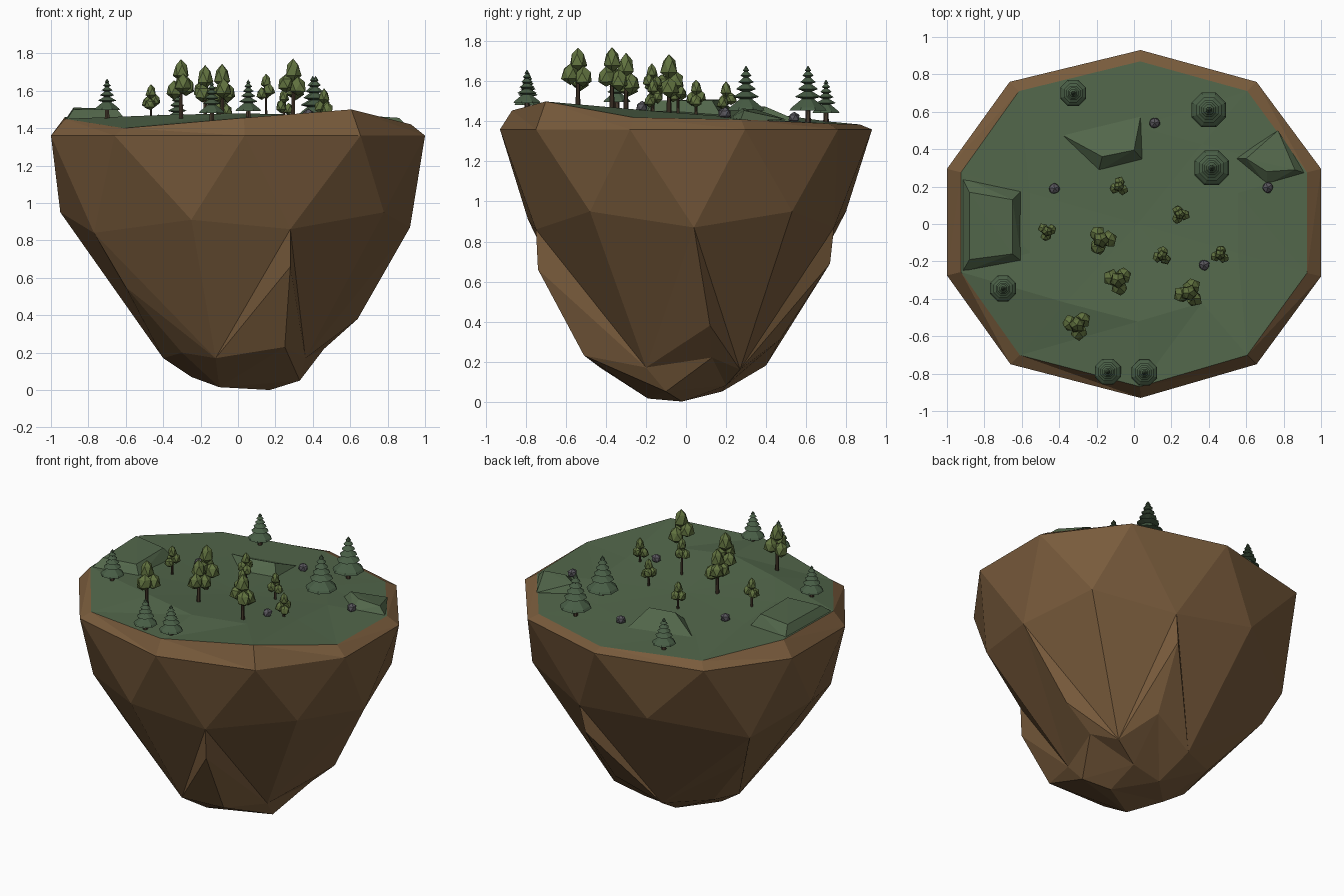
import bpy, bmesh, math, random
from mathutils import Vector, Matrix
from mathutils.bvhtree import BVHTree

if "Cube" in bpy.data.objects:
    bpy.data.objects.remove(bpy.data.objects["Cube"])

random.seed(4)


def material(name, rgb):
    m = bpy.data.materials.new(name)
    m.diffuse_color = (*rgb, 1)
    m.use_nodes = True
    m.node_tree.nodes["Principled BSDF"].inputs["Base Color"].default_value = m.diffuse_color
    return m


SOIL = material("soil", (0.19, 0.105, 0.045))
GRASS = material("grass", (0.085, 0.135, 0.07))
FIR = material("fir_green", (0.065, 0.11, 0.06))
LEAF = material("leaf_green", (0.12, 0.17, 0.05))
BARK = material("bark", (0.06, 0.04, 0.025))
STONE = material("stone", (0.10, 0.095, 0.11))


def finish(name, bm, *mats):
    bmesh.ops.recalc_face_normals(bm, faces=bm.faces)
    me = bpy.data.meshes.new(name)
    bm.to_mesh(me)
    bm.free()
    for m in mats:
        me.materials.append(m)
    ob = bpy.data.objects.new(name, me)
    bpy.context.collection.objects.link(ob)
    return ob


# Rings of the island, counter-clockwise from the front left
RIM = [(-.66, -.75), (.035, -.93), (.655, -.75), (1, -.28), (1, .295),
       (.655, .76), (.035, .93), (-.665, .76), (-1, .295), (-1, -.275)]
LIP_Z = [1.40, 1.455, 1.50, 1.42, 1.41, 1.39, 1.385, 1.40, 1.46, 1.45]
MID = [(-.25, -.79, .91), (.28, -.75, .86), (.78, -.48, .95), (.92, .04, .87), (.78, .53, .95),
       (.28, .74, .87), (-.27, .80, .95), (-.80, .46, .83), (-.95, .02, .95), (-.77, -.45, .84)]
FOLD = {1: (.28, -.74, .66), 3: (.64, .12, .38), 5: (.25, .72, .69),
        7: (-.71, .38, .62), 9: (-.60, -.36, .55)}
LOW = [(-.12, -.43, .17), (.25, -.51, .23), (.36, -.20, .17), (.46, .13, .22), (.35, .27, .16),
       (.20, .47, .31), (-.10, .40, .18), (-.38, .25, .22), (-.40, .0, .17), (-.30, -.28, .20)]
FOOT = [(-.10, -.19, .015), (.33, -.10, .05), (.17, .20, .08), (-.05, .18, .05), (-.25, -.02, .07)]

lip = [(x * .925, y * .935, z) for (x, y), z in zip(RIM, LIP_Z)]

# Faceted earth body
bm = bmesh.new()
ring = lambda pts: [bm.verts.new(p) for p in pts]
T, A, B, C, D = ring(lip), ring([(x, y, 1.36) for x, y in RIM]), ring(MID), ring(LOW), ring(FOOT)
tip = bm.verts.new((.17, -.02, 0))
E = {k: bm.verts.new(p) for k, p in FOLD.items()}
for i in range(10):
    j, h = (i + 1) % 10, i - 1
    tris = [(T[i], A[i], A[j]), (T[i], A[j], T[j]), (A[i], B[i], A[j]), (A[j], B[i], B[j])]
    if i % 2:
        tris += [(B[i], C[h], E[i]), (E[i], C[h], C[i]), (E[i], C[i], C[j]),
                 (B[i], E[i], C[j]), (B[h], C[h], B[i]), (B[i], C[j], B[j])]
        k, n = i // 2, (i // 2 + 1) % 5
        tris += [(C[h], D[k], C[i]), (C[i], D[n], C[j]), (C[i], D[k], D[n]), (D[k], tip, D[n])]
    for t in tris:
        bm.faces.new(t)
finish("island_earth", bm, SOIL)

# Shallow grass bowl
bm = bmesh.new()
G = ring(lip)
H = ring([(x * .6, y * .6, 1.44 - .045 * y) for x, y, z in lip])
mid = bm.verts.new((.02, 0, 1.425))
for i in range(10):
    j = (i + 1) % 10
    for t in ((G[i], G[j], H[j]), (G[i], H[j], H[i]), (H[i], H[j], mid)):
        bm.faces.new(t)
ground = BVHTree.FromBMesh(bm)
finish("grass_top", bm, GRASS)


def ground_z(x, y):
    hit = ground.ray_cast(Vector((x, y, 3)), Vector((0, 0, -1)))
    return hit[0].z if hit[0] else 1.42


# Raised grass terraces
def terrace(name, foot, top):
    bm = bmesh.new()
    for x, y in foot:
        bm.verts.new((x, y, ground_z(x, y) - .01))
    for p in top:
        bm.verts.new(p)
    bmesh.ops.convex_hull(bm, input=bm.verts)
    finish(name, bm, GRASS)


terrace("left_terrace", [(-.60, -.20), (-.60, .18), (-.92, .25), (-.92, -.26)],
        [(-.65, -.16), (-.65, .13), (-.88, .17), (-.88, -.19)] and
        [(-.65, -.16, 1.505), (-.65, .13, 1.505), (-.88, .17, 1.51), (-.88, -.19, 1.50)])
terrace("back_terrace", [(-.41, .49), (-.19, .28), (.05, .34), (.04, .60)],
        [(-.17, .36, 1.475), (.0, .395, 1.475)])
terrace("right_terrace", [(.54, .35), (.71, .21), (.92, .27), (.77, .50)],
        [(.60, .35, 1.46), (.71, .28, 1.465), (.86, .29, 1.455)])

# Firs: lathed tiers (radius, height) scaled by the skirt radius
TIERS = [(0, .02), (1, 0), (.9, .14), (.32, .58), (.72, .68), (.22, .95), (.55, 1.07),
         (.18, 1.32), (.42, 1.42), (.13, 1.65), (.3, 1.74), (.1, 1.95), (.17, 2.0), (0, 2.25)]


def fir(x, y, r, top):
    bm = bmesh.new()
    n, z0, prev = 8, top - 2.25 * r, None
    for pr, pz in TIERS:
        k = n if pr else 1
        cur = [bm.verts.new((x + r * pr * math.cos(math.tau * (i + .5) / n),
                             y + r * pr * math.sin(math.tau * (i + .5) / n), z0 + r * pz)) for i in range(k)]
        if prev:
            for i in range(n):
                a, b = prev[i % len(prev)], prev[(i + 1) % len(prev)]
                c, d = cur[(i + 1) % k], cur[i % k]
                bm.faces.new([v for v in dict.fromkeys((a, b, c, d))])
        prev = cur
    finish("fir", bm, FIR)
    trunk("fir_trunk", x, y, .015, z0 + .03)


def trunk(name, x, y, r, top):
    bm = bmesh.new()
    z0 = ground_z(x, y) - .01
    h = max(top - z0, .02)
    bmesh.ops.create_cone(bm, cap_ends=True, segments=6, radius1=r, radius2=r * .7, depth=h,
                          matrix=Matrix.Translation((x, y, z0 + h / 2)))
    finish(name, bm, BARK)


for f in [(.40, .61, .10, 1.68), (.415, .30, .10, 1.68), (-.325, .70, .075, 1.61),
          (-.70, -.345, .075, 1.665), (-.14, -.79, .075, 1.65), (.055, -.795, .075, 1.66)]:
    fir(*f)


# Lumpy low-poly blob used for leaves and stones
def blob(bm, centre, size, jitter, taper=0):
    vs = bmesh.ops.create_icosphere(bm, subdivisions=1, radius=1)["verts"]
    turn = Matrix.Rotation(random.uniform(0, 6), 3, "Z")
    for v in vs:
        p = turn @ v.co * random.uniform(1 - jitter, 1 + jitter)
        s = 1 - taper * p.z
        v.co = Vector(centre) + Vector((p.x * s * size[0], p.y * s * size[0], p.z * size[1]))


# Leafy trees: three lower lumps, one pointed crown
def leafy_tree(x, y, r, top):
    bm = bmesh.new()
    a0 = random.uniform(0, 6)
    for i in range(3):
        a = a0 + i * math.tau / 3
        blob(bm, (x + .45 * r * math.cos(a), y + .45 * r * math.sin(a), top - (1.75 + .2 * (i - 1)) * r),
             (.54 * r, .62 * r), .1, .2)
    blob(bm, (x, y, top - .72 * r), (.5 * r, .75 * r), .05, .4)
    finish("tree_crown", bm, LEAF)
    trunk("tree_trunk", x, y, r * .15, top - 1.6 * r)


for t in [(-.08, .20, .055, 1.60), (.245, .05, .055, 1.61), (-.465, -.04, .055, 1.635),
          (.15, -.17, .055, 1.69), (.46, -.165, .055, 1.61), (-.175, -.085, .085, 1.735),
          (-.085, -.30, .085, 1.74), (.295, -.37, .085, 1.77), (-.305, -.54, .085, 1.77)]:
    leafy_tree(*t)

# Scattered stones
for x, y in [(.11, .54), (-.425, .19), (.715, .195), (.375, -.22)]:
    bm = bmesh.new()
    blob(bm, (x, y, ground_z(x, y) + .02), (.032, .03), .08)
    finish("stone", bm, STONE)
